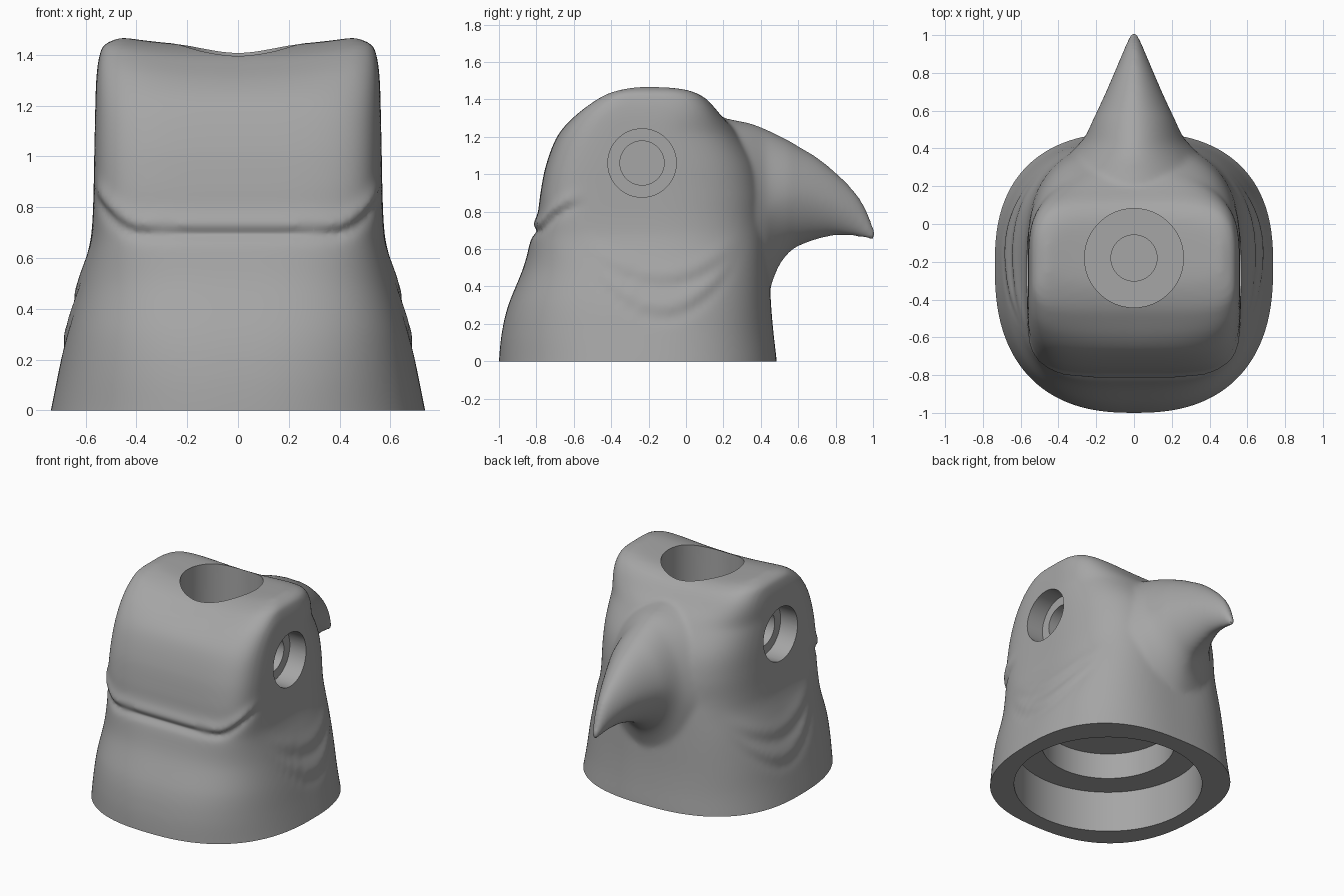
import bpy, bmesh
from math import sin, cos, pi, exp
from mathutils import Matrix

if "Cube" in bpy.data.objects:
    bpy.data.objects.remove(bpy.data.objects["Cube"])

YC = -0.22   # vertical axis of the head
SIDES = 128


def loft(name, rings):
    """Closed skin over a stack of equal-length point rings."""
    bm = bmesh.new()
    rows = [[bm.verts.new(p) for p in ring] for ring in rings]
    n = len(rows[0])
    for a, b in zip(rows, rows[1:]):
        for i in range(n):
            j = (i + 1) % n
            bm.faces.new((a[i], a[j], b[j], b[i]))
    for row in (rows[0], rows[-1]):          # caps made of strips across the ring
        for i in range(n // 2):
            ids = dict.fromkeys((i, i + 1, n - i - 1, (n - i) % n))
            bm.faces.new([row[k] for k in ids])
    bmesh.ops.recalc_face_normals(bm, faces=bm.faces)
    me = bpy.data.meshes.new(name)
    bm.to_mesh(me)
    bm.free()
    ob = bpy.data.objects.new(name, me)
    bpy.context.collection.objects.link(ob)
    return ob


def spline(rows, steps):
    """Catmull-Rom samples through rows of numbers."""
    out = []
    pad = [rows[0]] + rows + [rows[-1]]
    for k in range(len(rows) - 1):
        p, q, r, s = pad[k:k + 4]
        for i in range(steps):
            t = i / steps
            out.append([0.5 * (2 * b + (c - a) * t + (2 * a - 5 * b + 4 * c - d) * t * t
                               + (3 * b - a - 3 * c + d) * t ** 3)
                        for a, b, c, d in zip(p, q, r, s)])
    return out + [rows[-1]]


def power(v, e):
    return (abs(v) ** e) * (1 if v >= 0 else -1)


def smooth(a, b, v):
    t = min(1, max(0, (v - a) / (b - a)))
    return t * t * (3 - 2 * t)


def gauss(d, s):
    return exp(-(d / s) ** 2)


# Neck and head: height, back y, front y, half width, squareness of the back
profile = [
    (-.10, -1.0, .49, .755, 2.45), (0, -1.0, .485, .737, 2.45), (.15, -.985, .468, .707, 2.6),
    (.3, -.95, .455, .677, 2.8), (.5, -.87, .445, .627, 3.2), (.65, -.83, .44, .585, 4),
    (.75, -.797, .43, .573, 4.8), (.9, -.778, .42, .568, 5.2), (1.05, -.748, .38, .566, 5.2),
    (1.2, -.69, .29, .562, 5.2), (1.32, -.60, .20, .557, 5.2), (1.40, -.50, .14, .545, 5.2),
    (1.44, -.42, .09, .527, 5), (1.465, -.32, 0, .47, 4), (1.47, -.222, -.218, .42, 3)]


def head_point(z, yb, yf, w, nb, a):
    front = sin(a) >= 0
    n = 2.5 + .3 * smooth(0, .6, z) + 1.2 * smooth(1.2, 1.4, z) if front else nb
    x = w * power(cos(a), 2 / n)
    y = YC + (yf - YC if front else YC - yb) * power(sin(a), 2 / n)
    # overhanging fold at the back of the head
    d = z - (.695 + .16 * (max(0, abs(x) - .37) / .2) ** 2)
    push = (.016 * gauss(d - .04, .04) - .024 * gauss(d, .022)) * smooth(-.52, -.70, y)
    # curved skin folds on the cheeks
    side = smooth(.4, .55, abs(x)) * smooth(.46, .2, abs(y + .13))
    for lift, k in ((.26, 1.8), (.43, 1.1)):
        d = z - (lift + k * (y + .13) ** 2)
        push += side * (.008 * gauss(d - .04, .05) - .007 * gauss(d + .03, .035))
    # saddle across the crown
    dip = .036 * max(0, 1 - (x / .46) ** 2) * smooth(1.2, 1.42, z)
    return (x * (1 + push / .6), y + (y - YC) * push / .6, z - dip)


angles = [2 * pi * i / SIDES for i in range(SIDES)]
head = loft("bird_head", [[head_point(*r, a) for a in angles] for r in spline(profile, 10)])

# Hooked beak: y, lower z, upper z, half width
beak_rows = [
    (.10, .10, 1.31, .53), (.20, .13, 1.30, .50), (.28, .16, 1.285, .44), (.35, .20, 1.27, .365),
    (.42, .29, 1.243, .295), (.46, .42, 1.225, .262), (.50, .515, 1.205, .240),
    (.55, .58, 1.18, .218), (.60, .615, 1.15, .194), (.70, .652, 1.09, .148),
    (.80, .672, 1.01, .105), (.90, .668, .91, .063), (.96, .656, .82, .038),
    (.99, .648, .745, .026), (1.014, .642, .69, .017)]


def beak_ring(y, zb, zt, w):
    return [(w * power(cos(a), 1.1), y, (zb + zt) / 2 + (zt - zb) / 2 * power(sin(a), 1.1))
            for a in angles]


beak = loft("beak", [beak_ring(*r) for r in spline(beak_rows, 6)])

# Fuse head and beak into one soft skin
bpy.ops.object.select_all(action='DESELECT')
beak.select_set(True)
head.select_set(True)
bpy.context.view_layer.objects.active = head
bpy.ops.object.join()
m = head.modifiers.new("fuse", 'REMESH')
m.mode = 'VOXEL'
m.voxel_size = .0145
m = head.modifiers.new("soften", 'SMOOTH')
m.factor = .5
m.iterations = 12


def stepped_bore(name, steps, place):
    """Lathe a stepped plug from (radius, depth) pairs and cut it from the head."""
    ob = loft(name, [[(r * cos(2 * pi * i / 64), r * sin(2 * pi * i / 64), h) for i in range(64)]
                     for r, h in steps])
    ob.data.transform(place)
    ob.hide_render = True
    cut(ob)


cutters = []


def cut(ob):
    mod = head.modifiers.new(ob.name, 'BOOLEAN')
    mod.operation = 'DIFFERENCE'
    mod.solver = 'EXACT'
    mod.object = ob
    cutters.append(ob)


# Flat base
base = loft("base_cutter", [[(x, y, z) for x, y in ((-2, -2), (2, -2), (2, 2), (-2, 2))]
                            for z in (-1, 0)])
base.hide_render = True
cut(base)

# Stepped neck socket, crown socket and the two eye sockets
stepped_bore("neck_socket", [(.618, -.2), (.618, .295), (.435, .295), (.435, .48)],
             Matrix.Translation((0, -.265, 0)))
stepped_bore("crown_socket", [(.262, 1.7), (.262, 1.165), (.122, 1.165), (.122, 1.08)],
             Matrix.Translation((0, -.18, 0)))
for s in (-1, 1):
    stepped_bore("eye_socket", [(.183, .75), (.183, .435), (.118, .435), (.118, .36)],
                 Matrix.Translation((0, -.235, 1.06)) @ Matrix.Rotation(s * pi / 2, 4, 'Y'))

# Apply everything and discard the cutters
bpy.context.view_layer.objects.active = head
for mod in list(head.modifiers):
    bpy.ops.object.modifier_apply(modifier=mod.name)
for ob in cutters:
    bpy.data.objects.remove(ob)

# Dark grey finish
grey = bpy.data.materials.new("dark_grey")
grey.diffuse_color = (.38, .38, .38, 1)
grey.use_nodes = True
grey.node_tree.nodes["Principled BSDF"].inputs["Base Color"].default_value = grey.diffuse_color
head.data.materials.clear()
head.data.materials.append(grey)
bpy.ops.object.select_all(action='DESELECT')
head.select_set(True)
bpy.ops.object.shade_smooth_by_angle(angle=.6)
